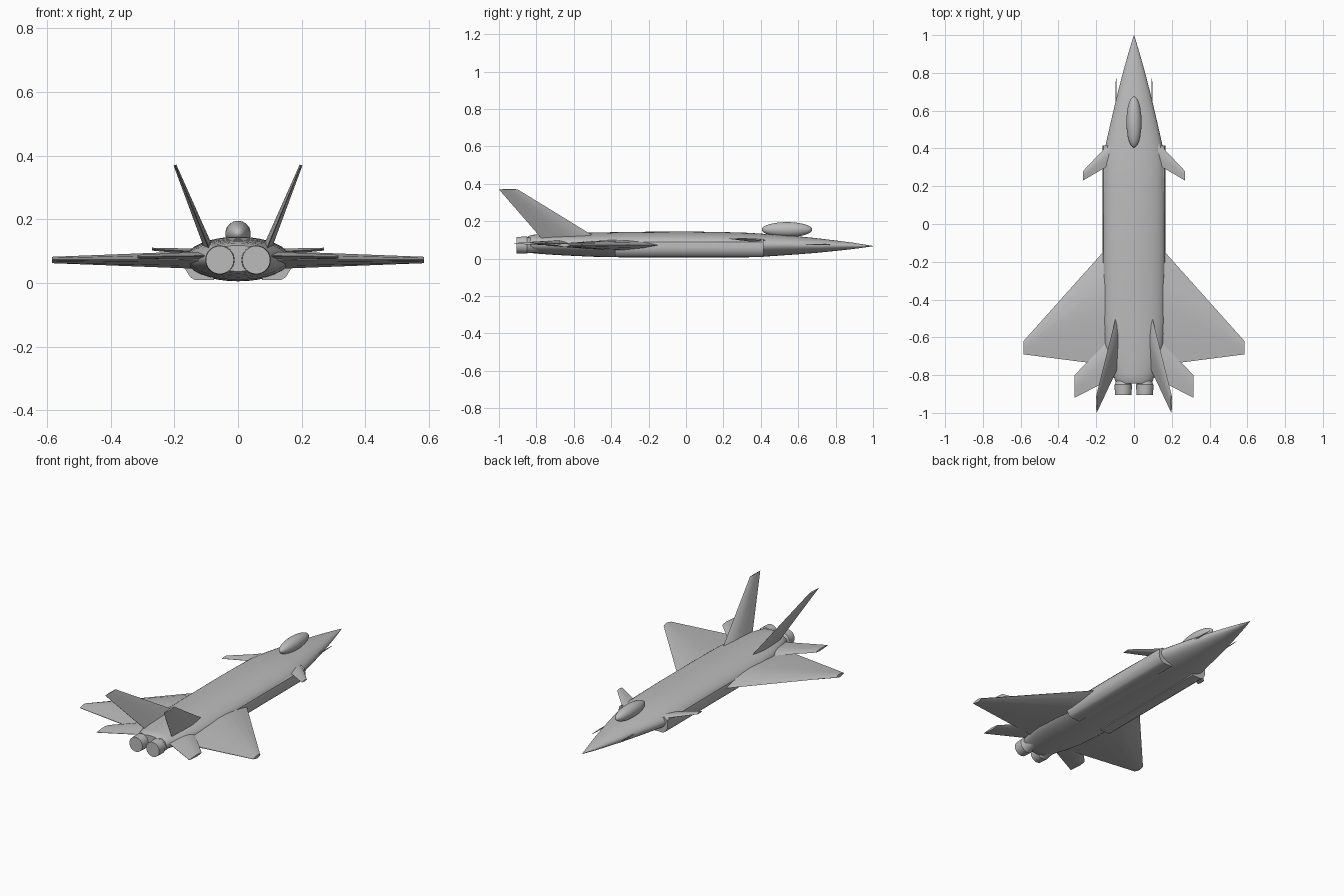
import bpy, bmesh, math
from mathutils import Vector

if "Cube" in bpy.data.objects:
    bpy.data.objects.remove(bpy.data.objects["Cube"])

grey = bpy.data.materials.new("airframe grey")
grey.diffuse_color = (0.5, 0.5, 0.5, 1)
grey.use_nodes = True
grey.node_tree.nodes["Principled BSDF"].inputs["Base Color"].default_value = grey.diffuse_color


def finish(name, bm, angle=40):
    bmesh.ops.recalc_face_normals(bm, faces=bm.faces)
    mesh = bpy.data.meshes.new(name)
    bm.to_mesh(mesh)
    bm.free()
    ob = bpy.data.objects.new(name, mesh)
    bpy.context.collection.objects.link(ob)
    mesh.materials.append(grey)
    bpy.ops.object.select_all(action='DESELECT')
    ob.select_set(True)
    bpy.context.view_layer.objects.active = ob
    bpy.ops.object.shade_smooth_by_angle(angle=math.radians(angle))
    return ob


def loft(name, rings, angle=40):
    """Skin a list of equal-length point rings and cap both ends."""
    bm = bmesh.new()
    vs = [[bm.verts.new(p) for p in r] for r in rings]
    n = len(vs[0])
    for a, b in zip(vs, vs[1:]):
        for i in range(n):
            j = (i + 1) % n
            bm.faces.new((a[i], a[j], b[j], b[i]))
    bm.faces.new(vs[0])
    bm.faces.new(vs[-1])
    return finish(name, bm, angle)


def ellipse(x, y, z, rx, rz, n=32):
    return [(x + rx * math.cos(2 * math.pi * i / n), y,
             z + rz * math.sin(2 * math.pi * i / n)) for i in range(n)]


def airfoil(le, te, thick, normal):
    """Lens section from leading to trailing edge."""
    le, te, normal = Vector(le), Vector(te), Vector(normal).normalized()
    shape = [(0, 0), (.12, .55), (.3, .95), (.45, 1), (.7, .65), (1, .08)]
    up = [le.lerp(te, t) + normal * h * thick / 2 for t, h in shape]
    low = [le.lerp(te, t) - normal * h * thick / 2 for t, h in shape[1:]]
    return up + low[::-1]


def mirrored(rings, s):
    return [[(p[0] * s, p[1], p[2]) for p in r] for r in rings]


# fuselage: y, half width, bottom z, top z
stations = [(1.0, .001, .066, .068), (.9, .031, .052, .084), (.8, .059, .041, .097),
            (.7, .085, .031, .109), (.6, .109, .023, .119), (.5, .132, .016, .127),
            (.41, .152, .010, .133), (.33, .163, .007, .138), (.2, .165, .005, .142),
            (0, .165, .005, .145), (-.3, .165, .006, .143), (-.5, .163, .010, .139),
            (-.63, .155, .016, .136), (-.72, .135, .021, .133), (-.79, .113, .026, .130),
            (-.83, .100, .030, .126), (-.845, .090, .036, .118)]
loft("fuselage", [ellipse(0, y, (b + t) / 2, w, (t - b) / 2) for y, w, b, t in stations])

# canopy
bm = bmesh.new()
bmesh.ops.create_uvsphere(bm, u_segments=32, v_segments=16, radius=1)
bmesh.ops.scale(bm, vec=(.04, .135, .04), verts=bm.verts)
bmesh.ops.translate(bm, vec=(0, .54, .155), verts=bm.verts)
finish("canopy", bm)

# lifting surfaces: root le, root te, root thickness, tip le, tip te, tip thickness, normal
surfaces = {
    "wing": ((.12, -.10, .072), (.12, -.75, .072), .056,
             (.585, -.62, .072), (.585, -.69, .072), .02, (0, 0, 1)),
    "tailplane": ((.08, -.56, .085), (.08, -.80, .085), .03,
                  (.315, -.80, .082), (.315, -.92, .082), .012, (0, 0, 1)),
    "canard": ((.10, .46, .096), (.10, .33, .096), .022,
               (.27, .28, .106), (.27, .23, .106), .009, (0, 0, 1)),
    "tail_fin": ((.088, -.46, .10), (.088, -.765, .10), .028,
                 (.198, -.90, .37), (.198, -1.0, .37), .009, (.92, 0, -.38)),
}
intake = [(.075, .009), (.135, .009), (.15, .018), (.164, .04), (.166, .06), (.162, .09),
          (.14, .105), (.075, .09)]
for side, s in (("left", -1), ("right", 1)):
    for name, (rl, rt, rk, tl, tt, tk, nrm) in surfaces.items():
        rings = [airfoil(rl, rt, rk, nrm), airfoil(tl, tt, tk, nrm)]
        loft(f"{side}_{name}", mirrored(rings, s), 50)

    # air intake trunk along the lower flank
    rings = [[(x, y, z) for x, z in intake] for y in (.415, -.38)]
    loft(f"{side}_intake", mirrored(rings, s), 45)

    # engine nozzle, flaring aft
    loft(f"{side}_nozzle", [ellipse(.057 * s, y, .072, r, r) for y, r in
                            ((-.78, .038), (-.845, .042), (-.85, .046), (-.905, .044))])

    # nose probe
    loft(f"{side}_nose_probe", [ellipse(.095 * s, y, .075, r, r, 8) for y, r in
                                ((.60, .004), (.72, .003), (.77, .001))])
